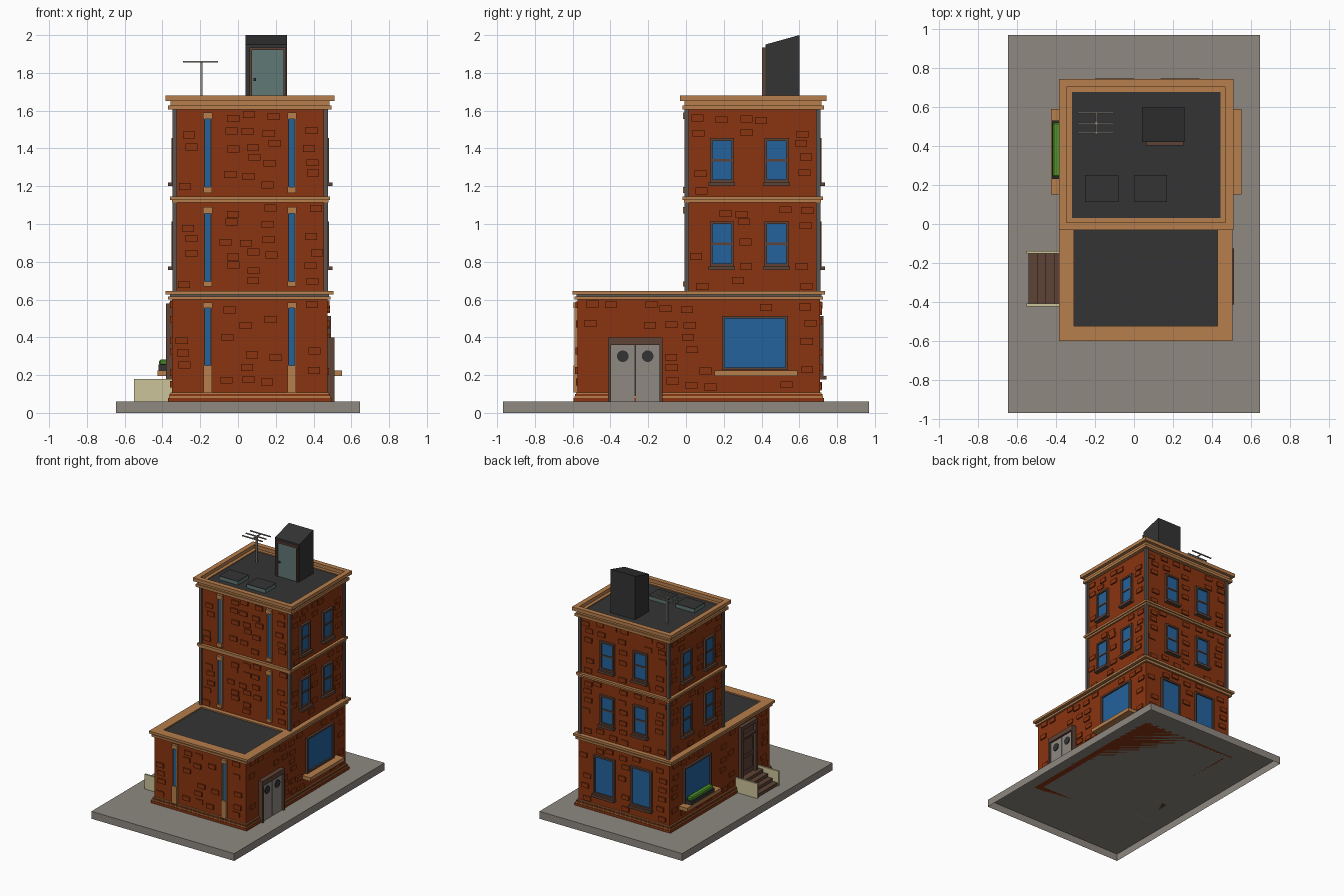
import bpy, bmesh, math, random
from mathutils import Matrix, Vector

if "Cube" in bpy.data.objects:
    bpy.data.objects.remove(bpy.data.objects["Cube"])

random.seed(4)

def mat(name, r, g, b):
    m = bpy.data.materials.new(name)
    lin = lambda c: ((c / 255 + 0.055) / 1.055) ** 2.4 if c > 10 else c / 255 / 12.92
    m.diffuse_color = (lin(r), lin(g), lin(b), 1)
    m.use_nodes = True
    m.node_tree.nodes["Principled BSDF"].inputs["Base Color"].default_value = m.diffuse_color
    return m

BRICK = mat("brick red", 138, 52, 16)
TAN = mat("tan trim", 182, 126, 76)
GREY = mat("concrete grey", 142, 136, 128)
BLUE = mat("window blue", 36, 98, 156)
DARK = mat("roof charcoal", 52, 52, 52)
BROWN = mat("dark brown wood", 94, 66, 54)
TEAL = mat("grey teal", 96, 120, 118)
CREAM = mat("cream stone", 204, 196, 154)
GREEN = mat("leaf green", 78, 145, 40)
POST = mat("corner grey", 92, 84, 80)

def add_box(bm, x0, x1, y0, y1, z0, z1):
    m = Matrix.Translation(((x0 + x1) / 2, (y0 + y1) / 2, (z0 + z1) / 2)) @ \
        Matrix.Diagonal((abs(x1 - x0), abs(y1 - y0), abs(z1 - z0), 1))
    bmesh.ops.create_cube(bm, size=1, matrix=m)

def finish(name, bm, *mats):
    me = bpy.data.meshes.new(name)
    bm.to_mesh(me)
    bm.free()
    for m in mats:
        me.materials.append(m)
    ob = bpy.data.objects.new(name, me)
    bpy.context.collection.objects.link(ob)
    return ob

def boxes(name, m, *dims):
    bm = bmesh.new()
    for d in dims:
        add_box(bm, *d)
    return finish(name, bm, m)

def on_wall(side, plane, u0, u1, z0, z1, out, back=0.01):
    """Box dimensions for a plate standing out of a wall."""
    s = 1 if side in ("right", "back") else -1
    a, b = sorted((plane - s * back, plane + s * out))
    return (a, b, u0, u1, z0, z1) if side in ("left", "right") else (u0, u1, a, b, z0, z1)

def ring(name, m, x0, x1, y0, y1, z0, z1, t):
    boxes(name, m, (x0, x1, y0, y0 + t, z0, z1), (x0, x1, y1 - t, y1, z0, z1),
          (x0, x0 + t, y0 + t, y1 - t, z0, z1), (x1 - t, x1, y0 + t, y1 - t, z0, z1))

def window(name, side, plane, u, z0, z1, w, bar=True, sill=True):
    h, f = w / 2, 0.014
    W = lambda *a: on_wall(side, plane, *a)
    boxes(name + "_glass", BLUE, W(u - h, u + h, z0, z1, 0.006))
    parts = [W(u - h - f, u - h, z0 - f, z1 + f, 0.018), W(u + h, u + h + f, z0 - f, z1 + f, 0.018),
             W(u - h, u + h, z1, z1 + f, 0.018), W(u - h, u + h, z0 - f, z0, 0.018)]
    if bar:
        zc = (z0 + z1) / 2
        parts.append(W(u - h, u + h, zc - 0.006, zc + 0.006, 0.012))
    if sill:
        parts.append(W(u - h - 0.02, u + h + 0.02, z0 - 0.034, z0 - f, 0.035))
    boxes(name + "_frame", BROWN, *parts)

def bricks(name, side, plane, u0, u1, z0, z1, holes):
    """Scattered raised bricks that keep clear of the openings."""
    bm = bmesh.new()
    cu, cz, w, h = 0.1, 0.072, 0.064, 0.036
    nu, nz = int((u1 - u0) / cu), int((z1 - z0) / cz)
    su, sz = (u1 - u0) / nu, (z1 - z0) / nz
    for i in range(nu):
        for j in range(nz):
            if random.random() > 0.8:
                continue
            a = u0 + i * su + random.uniform(0, su - w)
            b = z0 + j * sz + random.uniform(0, sz - h)
            if any(a < q[1] and a + w > q[0] and b < q[3] and b + h > q[2] for q in holes):
                continue
            add_box(bm, *on_wall(side, plane, a, a + w, b, b + h, random.uniform(0.007, 0.012)))
    finish(name, bm, BRICK)

# Ground slab, open underneath
slab = bmesh.new()
add_box(slab, -0.645, 0.645, -0.97, 0.97, 0, 0.06)
slab.faces.ensure_lookup_table()
bmesh.ops.delete(slab, geom=[f for f in slab.faces if f.normal.z < -0.5], context='FACES')
finish("ground_slab", slab, GREY)

# Walls: ground floor (L) and tower (T) planes
L = dict(left=-0.35, right=0.475, front=-0.575, back=0.71)
T = dict(left=-0.335, right=0.465, front=0.005, back=0.70)
boxes("ground_floor_walls", BRICK, (L["left"], L["right"], L["front"], L["back"], 0.06, 0.61))
boxes("tower_walls", BRICK, (T["left"], T["right"], T["front"], T["back"], 0.61, 1.62))

# Plinth courses
for nm, m, o, z0, z1 in (("plinth_base", BRICK, 0.02, 0.06, 0.08), ("plinth_band", TAN, 0.016, 0.08, 0.09),
                         ("plinth_top", BRICK, 0.012, 0.09, 0.10), ("plinth_cap", TAN, 0.008, 0.10, 0.108)):
    ring(nm, m, L["left"] - o, L["right"] + o, L["front"] - o, L["back"] + o, z0, z1, 0.05)

# Cornices and bands
ring("lower_cornice_bottom", TAN, -0.37, 0.49, -0.59, 0.725, 0.60, 0.617, 0.065)
ring("lower_cornice_core", POST, -0.36, 0.482, -0.58, 0.718, 0.617, 0.626, 0.055)
ring("lower_cornice_top", TAN, -0.385, 0.505, -0.60, 0.735, 0.626, 0.645, 0.077)
boxes("tower_ledge", TAN, (-0.31, 0.43, -0.03, 0.03, 0.61, 0.645))
ring("middle_band_bottom", TAN, -0.35, 0.478, -0.01, 0.715, 1.113, 1.128, 0.04)
ring("middle_band_top", TAN, -0.36, 0.487, -0.018, 0.724, 1.128, 1.145, 0.05)
ring("upper_cornice_bottom", TAN, -0.37, 0.495, -0.018, 0.73, 1.605, 1.627, 0.06)
ring("upper_cornice_core", TAN, -0.358, 0.484, -0.008, 0.718, 1.627, 1.652, 0.04)
ring("upper_cornice_top", TAN, -0.385, 0.51, -0.032, 0.743, 1.652, 1.68, 0.04)

# Roof decks
boxes("lower_roof", DARK, (-0.32, 0.44, -0.54, -0.02, 0.60, 0.635))
boxes("upper_roof", DARK, (-0.35, 0.475, 0.0, 0.71, 1.615, 1.645))

# Grey corner posts on the tower
posts = []
for z0, z1 in ((0.645, 1.113), (1.145, 1.605)):
    for x in (T["left"], T["right"]):
        for y in (T["front"], T["back"]):
            posts.append((x - 0.012, x + 0.012, y - 0.012, y + 0.012, z0, z1))
boxes("corner_posts", POST, *posts)

# Tower windows on the right, left and back
FLOORS = ((0.79, 1.00), (1.235, 1.44))
SPOTS = dict(right=(0.19, 0.48), left=(0.19, 0.48), back=(-0.085, 0.215))
for side, us in SPOTS.items():
    for u in us:
        for n, (z0, z1) in enumerate(FLOORS):
            window(f"{side}_window_{n + 2}", side, T[side], u, z0, z1, 0.10)

# Ground floor windows
for u in (-0.10, 0.235):
    window("back_large_window", "back", L["back"], u, 0.21, 0.50, 0.16, bar=False)
for side in ("left", "right"):
    window(side + "_shop_window", side, L[side], 0.365, 0.24, 0.50, 0.32, bar=False, sill=False)
    boxes(side + "_shop_sill", TAN, on_wall(side, L[side], 0.15, 0.59, 0.195, 0.225, 0.075))

# Front slit windows in tan surrounds
for u in (-0.16, 0.285):
    for side_planes, z0, g0, g1, z1 in ((L, 0.108, 0.25, 0.555, 0.585), (T, 0.67, 0.695, 1.055, 1.09),
                                        (T, 1.165, 1.195, 1.555, 1.59)):
        F = lambda *a: on_wall("front", side_planes["front"], *a)
        boxes("slit_glass", BLUE, F(u - 0.016, u + 0.016, g0, g1, 0.006))
        boxes("slit_surround", TAN, F(u - 0.021, u - 0.014, g0, g1, 0.014), F(u + 0.014, u + 0.021, g0, g1, 0.014),
              F(u - 0.024, u + 0.024, g1, z1, 0.02), F(u - 0.022, u + 0.022, z0, g0, 0.02))

# Scattered bricks
slits = [(-0.19, -0.13, 0, 2), (0.255, 0.315, 0, 2)]
shop = (0.14, 0.60, 0.185, 0.53)
ground_holes = dict(front=slits, right=[shop, (-0.42, -0.115, 0, 0.42)], left=[shop, (-0.43, -0.13, 0, 0.6)],
                    back=[(-0.21, 0.01, 0.16, 0.53), (0.13, 0.34, 0.16, 0.53)])
for side, holes in ground_holes.items():
    across = side in ("front", "back")
    for planes, z0, z1, hs in ((L, 0.115, 0.595, holes), (T, 0.65, 1.108, None), (T, 1.15, 1.6, None)):
        if hs is None:
            hs = slits if side == "front" else [(u - 0.075, u + 0.075, a - 0.04, b + 0.02)
                                                for u in SPOTS[side] for a, b in FLOORS]
        lo, hi = (planes["left"], planes["right"]) if across else (planes["front"], planes["back"])
        bricks(side + "_bricks", side, planes[side], lo + 0.015, hi - 0.015, z0, z1, hs)

# Right double doors with round windows
R = lambda *a: on_wall("right", L["right"], *a)
boxes("double_door_frame", BROWN, R(-0.412, -0.397, 0.06, 0.40, 0.037), R(-0.14, -0.125, 0.06, 0.40, 0.037),
      R(-0.397, -0.14, 0.36, 0.40, 0.037))
boxes("double_doors", GREY, R(-0.397, -0.272, 0.06, 0.36, 0.022), R(-0.265, -0.14, 0.06, 0.36, 0.022))
boxes("double_door_gap", DARK, R(-0.272, -0.265, 0.06, 0.36, 0.015))
ports = bmesh.new()
for y in (-0.335, -0.203):
    bmesh.ops.create_cone(ports, cap_ends=True, segments=16, radius1=0.031, radius2=0.031, depth=0.008,
                          matrix=Matrix.Translation((0.499, y, 0.30)) @ Matrix.Rotation(math.pi / 2, 4, 'Y'))
finish("door_portholes", ports, DARK)

# Left entrance door, steps and side walls
E = lambda *a: on_wall("left", L["left"], *a)
boxes("entrance_frame", BROWN, E(-0.385, -0.36, 0.06, 0.58, 0.03), E(-0.20, -0.175, 0.06, 0.58, 0.03),
      E(-0.36, -0.20, 0.55, 0.58, 0.03), E(-0.36, -0.20, 0.47, 0.485, 0.025))
boxes("entrance_door", BROWN, E(-0.36, -0.20, 0.06, 0.47, 0.008), E(-0.34, -0.22, 0.20, 0.30, 0.014),
      E(-0.34, -0.22, 0.33, 0.45, 0.014))
boxes("entrance_transom", BROWN, E(-0.36, -0.20, 0.485, 0.55, 0.008))
boxes("entrance_steps", BROWN, *[(-0.54 + 0.043 * i, -0.34, -0.41, -0.15, 0.06, 0.085 + 0.025 * i) for i in range(4)])
boxes("step_side_walls", CREAM, (-0.55, -0.345, -0.422, -0.408, 0.06, 0.18), (-0.55, -0.345, -0.152, -0.138, 0.06, 0.18))

# Flower box
boxes("flower_box", DARK, (-0.42, -0.365, 0.23, 0.53, 0.225, 0.255))
plant = boxes("flower_box_plants", GREEN, (-0.417, -0.372, 0.24, 0.52, 0.25, 0.283))
bev = plant.modifiers.new("soft_edges", 'BEVEL')
bev.width, bev.segments = 0.008, 1

# Roof stair hut with a sloping top
hut = bmesh.new()
add_box(hut, 0.04, 0.26, 0.42, 0.60, 1.64, 2.0)
for v in hut.verts:
    if v.co.z > 1.9 and v.co.y < 0.5:
        v.co.z = 1.95
finish("stair_hut", hut, DARK)
boxes("hut_door", TEAL, (0.075, 0.24, 0.412, 0.43, 1.645, 1.92))
boxes("hut_door_frame", BROWN, (0.062, 0.075, 0.403, 0.43, 1.645, 1.935), (0.24, 0.253, 0.403, 0.43, 1.645, 1.935),
      (0.075, 0.24, 0.403, 0.43, 1.92, 1.935))
boxes("hut_door_handle", DARK, (0.082, 0.096, 0.402, 0.415, 1.758, 1.772))

# Roof hatches: teal sides, dark lids
for x in (-0.25, 0.0):
    boxes("hatch_curb", TEAL, (x, x + 0.17, 0.112, 0.25, 1.64, 1.672))
    boxes("hatch_lid", DARK, (x, x + 0.17, 0.112, 0.25, 1.672, 1.676))

# Antenna
boxes("antenna", GREY, (-0.199, -0.187, 0.51, 0.522, 1.64, 1.86), (-0.197, -0.189, 0.46, 0.575, 1.855, 1.862),
      *[(-0.29, -0.105, y - 0.004, y + 0.004, 1.855, 1.863) for y in (0.467, 0.516, 0.57)])
